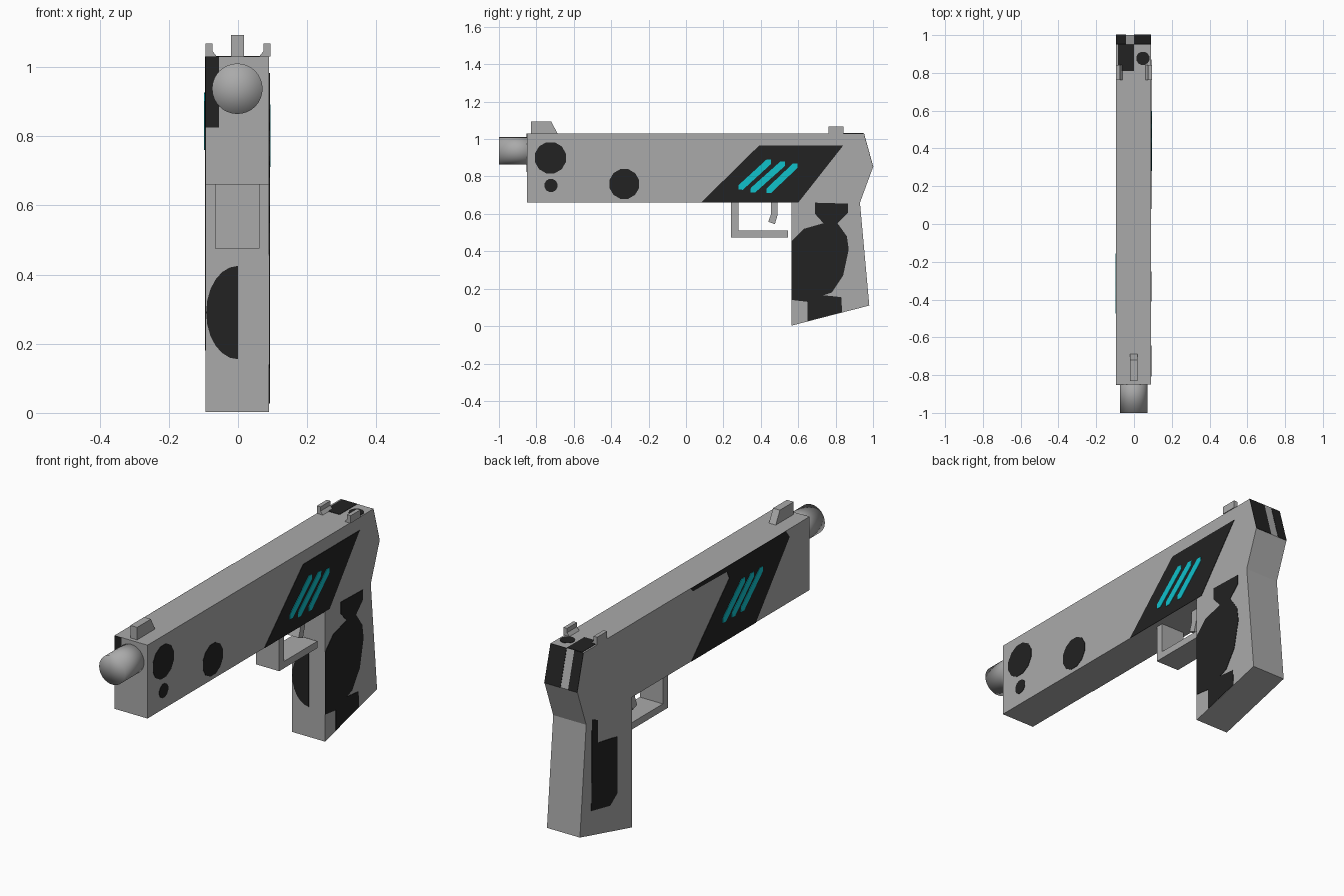
import bpy, bmesh, math
from mathutils import Vector, Matrix

if "Cube" in bpy.data.objects:
    bpy.data.objects.remove(bpy.data.objects["Cube"])


def material(name, rgb):
    m = bpy.data.materials.new(name)
    m.diffuse_color = (*rgb, 1)
    m.use_nodes = True
    m.node_tree.nodes["Principled BSDF"].inputs["Base Color"].default_value = m.diffuse_color
    return m


GREY = material("metal_grey", (0.402, 0.402, 0.402))
BLACK = material("matte_black", (0.016, 0.016, 0.016))
CYAN = material("bright_cyan", (0.005, 0.533, 0.597))
XL, XR = -0.094, 0.09          # side faces of the body
T = 0.002                      # thickness of painted plates


def finish(bm, name, mat):
    bmesh.ops.recalc_face_normals(bm, faces=bm.faces)
    me = bpy.data.meshes.new(name)
    bm.to_mesh(me)
    bm.free()
    me.materials.append(mat)
    ob = bpy.data.objects.new(name, me)
    bpy.context.collection.objects.link(ob)
    return ob


def prism(name, pts, axis, lo, hi, mat):
    """Extrude a 2D outline along an axis; outline uses the other two axes in order."""
    def place(p, d):
        c = list(p)
        c.insert("xyz".index(axis), d)
        return c
    bm = bmesh.new()
    a = [bm.verts.new(place(p, lo)) for p in pts]
    b = [bm.verts.new(place(p, hi)) for p in pts]
    bm.faces.new(a)
    bm.faces.new(b)
    n = len(pts)
    for i in range(n):
        j = (i + 1) % n
        bm.faces.new((a[i], a[j], b[j], b[i]))
    return finish(bm, name, mat)


def rect(x0, y0, x1, y1):
    return [(x0, y0), (x1, y0), (x1, y1), (x0, y1)]


def disc(cx, cy, r, n=12):
    return [(cx + r * math.cos(math.tau * (i + .5) / n),
             cy + r * math.sin(math.tau * (i + .5) / n)) for i in range(n)]


def stroke(a, b, w):
    """Slash outline with pointed ends."""
    a, b = Vector(a), Vector(b)
    d = (b - a).normalized()
    s = Vector((-d.y, d.x)) * w / 2
    e = d * w / 2
    return [tuple(p) for p in (a, a + e - s, b - e - s, b, b - e + s, a + e + s)]


# Body and grip in one side profile
prism("body_and_grip", [(-0.85, 0.66), (0.565, 0.66), (0.565, 0.003), (0.98, 0.11),
      (0.93, 0.66), (1.0, 0.85), (0.95, 1.03), (-0.85, 1.03)], "x", XL, XR, GREY)

# Barrel, smooth all round including the muzzle
bm = bmesh.new()
bmesh.ops.create_cone(bm, cap_ends=True, segments=32, radius1=0.073, radius2=0.073, depth=0.2,
                      matrix=Matrix.Translation((-0.002, -0.9, 0.937)) @ Matrix.Rotation(math.pi / 2, 4, "X"))
bmesh.ops.poke(bm, faces=[f for f in bm.faces if len(f.verts) > 4])
for f in bm.faces:
    f.smooth = True
finish(bm, "barrel", GREY)

# Trigger guard and trigger
prism("trigger_guard", [(0.24, 0.66), (0.24, 0.475), (0.545, 0.475), (0.545, 0.51),
      (0.28, 0.51), (0.28, 0.66)], "x", -0.067, 0.062, GREY)
prism("trigger", [(0.455, 0.66), (0.455, 0.60), (0.44, 0.558), (0.475, 0.545),
      (0.49, 0.595), (0.49, 0.66)], "x", -0.035, 0.03, GREY)

# Sights
prism("front_sight", [(-0.83, 1.03), (-0.83, 1.093), (-0.72, 1.093), (-0.687, 1.03)],
      "x", -0.02, 0.018, GREY)
for side, s in (("left", -1), ("right", 1)):
    prism(side + "_rear_sight", [(s * x, z) for x, z in (
        (0.094, 1.03), (0.094, 1.068), (0.074, 1.068), (0.074, 1.046), (0.061, 1.03))],
        "y", 0.763, 0.842, GREY)

# Right side paint
for i, (y, z, r) in enumerate(((-0.725, 0.9, 0.086), (-0.722, 0.752, 0.036), (-0.33, 0.76, 0.082))):
    prism(f"right_spot_{i + 1}", disc(y, z, r), "x", XR, XR + T, BLACK)
prism("right_panel", [(0.08, 0.66), (0.60, 0.66), (0.84, 0.965), (0.39, 0.965)],
      "x", XR, XR + T, BLACK)
prism("right_grip_paint", [(0.69, 0.66), (0.865, 0.655), (0.865, 0.605), (0.81, 0.55),
      (0.86, 0.48), (0.87, 0.41), (0.84, 0.27), (0.78, 0.18), (0.735, 0.165), (0.83, 0.155),
      (0.835, 0.075), (0.65, 0.027), (0.65, 0.13), (0.565, 0.14), (0.565, 0.455),
      (0.63, 0.52), (0.735, 0.55), (0.69, 0.60)], "x", XR, XR + T, BLACK)
for i, (a, b) in enumerate((((0.28, 0.73), (0.455, 0.89)), ((0.345, 0.715), (0.53, 0.88)),
                            ((0.43, 0.712), (0.597, 0.87)))):
    prism(f"right_slash_{i + 1}", stroke(a, b, 0.034), "x", XR, XR + 2 * T, CYAN)

# Left side paint
prism("left_panel", [(0.093, 0.66), (-0.42, 0.66), (-0.69, 0.99), (-0.66, 1.03), (0.10, 1.03),
      (0.08, 1.01), (-0.19, 1.005), (-0.21, 0.965)], "x", XL - T, XL, BLACK)
prism("left_grip_paint", [(0.885, 0.67), (0.84, 0.65), (0.84, 0.535), (0.685, 0.508),
      (0.685, 0.22), (0.74, 0.18), (0.89, 0.21)], "x", XL - T, XL, BLACK)
for i in range(3):
    d = 0.072 * i
    prism(f"left_slash_{i + 1}", stroke((-0.155 - d, 0.76), (-0.33 - d, 0.925), 0.036),
          "x", XL - 2 * T, XL, CYAN)

# Front paint: block beside the barrel and half oval on the grip
prism("front_block_paint", rect(XL, 0.825, -0.055, 1.03), "y", -0.85 - T, -0.85, BLACK)
prism("grip_front_paint", [(0.092 * math.cos(t), 0.29 + 0.135 * math.sin(t)) for t in
      [math.pi / 2 + math.pi * i / 12 for i in range(13)]], "y", 0.565 - T, 0.565, BLACK)

# Rear paint: two stripes on the slanted back, patch and spot on top
for i, (x0, x1) in enumerate(((XL, -0.043), (0.0, XR))):
    prism(f"rear_stripe_{i + 1}", [(0.95, 1.03), (1.0, 0.85), (1.0 + T, 0.85), (0.95 + T, 1.03)],
          "x", x0, x1, BLACK)
prism("top_rear_patch", rect(-0.085, 0.81, 0.0, 0.95), "z", 1.03, 1.03 + T, BLACK)
prism("top_rear_spot", disc(0.047, 0.877, 0.036), "z", 1.03, 1.03 + T, BLACK)
